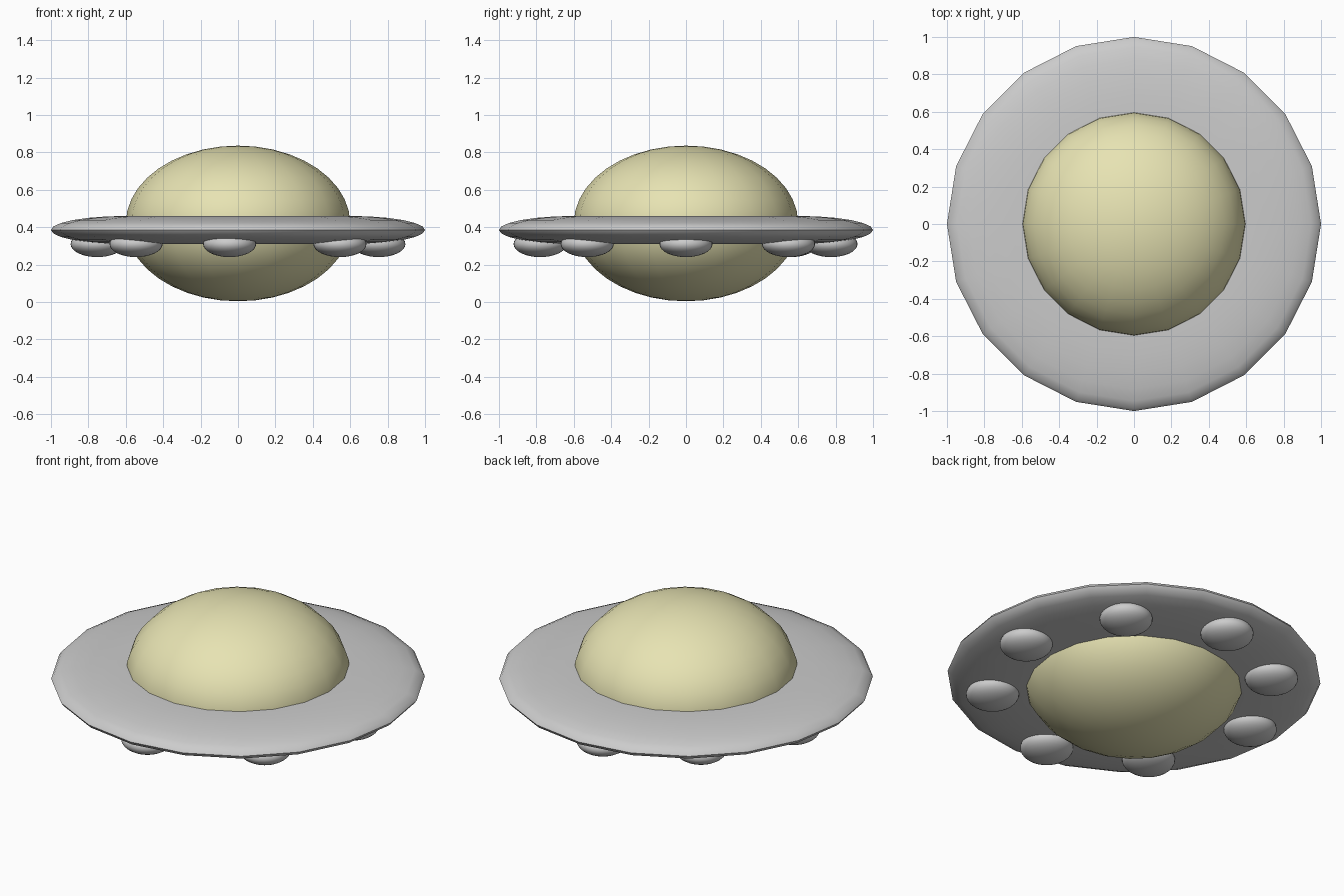
import bpy, bmesh, math

if "Cube" in bpy.data.objects:
    bpy.data.objects.remove(bpy.data.objects["Cube"])

SIDES = 20


def finish(obj, angle=60):
    bpy.ops.object.select_all(action='DESELECT')
    bpy.context.view_layer.objects.active = obj
    obj.select_set(True)
    bpy.ops.object.shade_smooth_by_angle(angle=math.radians(angle))


def ellipsoid(name, loc, radius, half_height, segs, rings):
    bm = bmesh.new()
    bmesh.ops.create_uvsphere(bm, u_segments=segs, v_segments=rings, radius=1)
    bmesh.ops.scale(bm, vec=(radius, radius, half_height), verts=bm.verts)
    mesh = bpy.data.meshes.new(name)
    bm.to_mesh(mesh)
    bm.free()
    obj = bpy.data.objects.new(name, mesh)
    obj.location = loc
    bpy.context.collection.objects.link(obj)
    finish(obj)
    return obj


# Yellow cabin, bulging above and below the rim
cabin = ellipsoid("cabin", (0, 0, 0.42), 0.6, 0.416, SIDES, 20)
yellow = bpy.data.materials.new("yellow")
yellow.diffuse_color = (0.8, 0.77, 0.45, 1)
yellow.use_nodes = True
yellow.node_tree.nodes["Principled BSDF"].inputs["Base Color"].default_value = yellow.diffuse_color
cabin.data.materials.append(yellow)

# Flat rim with a rounded edge, lathed around the cabin
bm = bmesh.new()
steps = 12
profile = [(0.4, 0.46)]
for i in range(steps + 1):
    a = math.pi / 2 - math.pi * i / steps
    profile.append((0.6 + 0.4 * math.cos(a), 0.385 + 0.075 * math.sin(a)))
profile.append((0.4, 0.31))
loops = []
for s in range(SIDES):
    t = 2 * math.pi * s / SIDES
    loops.append([bm.verts.new((r * math.cos(t), r * math.sin(t), z)) for r, z in profile])
for s in range(SIDES):
    a, b = loops[s], loops[(s + 1) % SIDES]
    for i in range(len(profile)):
        j = (i + 1) % len(profile)
        bm.faces.new((a[i], a[j], b[j], b[i]))
bmesh.ops.recalc_face_normals(bm, faces=bm.faces)
mesh = bpy.data.meshes.new("rim")
bm.to_mesh(mesh)
bm.free()
rim = bpy.data.objects.new("rim", mesh)
bpy.context.collection.objects.link(rim)
finish(rim)

# Eight slightly uneven pods under the rim
pods = [(0.753, 0), (0.515, 0.548), (0, 0.775), (-0.49, 0.56),
        (-0.753, 0.07), (-0.545, -0.528), (-0.045, -0.78), (0.545, -0.528)]
for i, (x, y) in enumerate(pods):
    ellipsoid(f"pod_{i + 1}", (x, y, 0.31), 0.142, 0.07, 32, 16)
